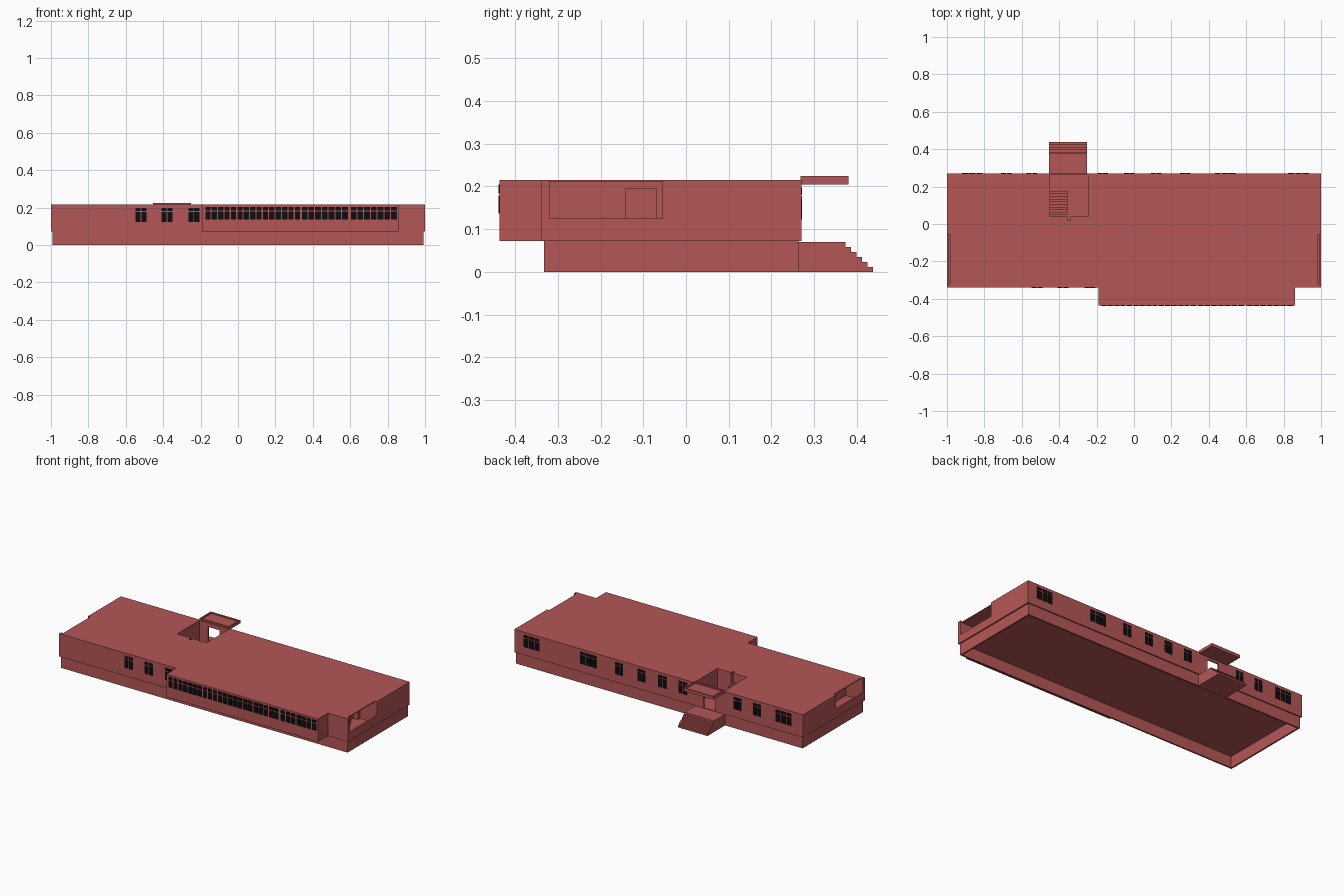
import bpy
import bmesh

old = bpy.data.objects.get("Cube")
if old:
    bpy.data.objects.remove(old, do_unlink=True)


def material(name, rgb):
    m = bpy.data.materials.new(name)
    m.use_nodes = True
    m.diffuse_color = (*rgb, 1)
    m.node_tree.nodes["Principled BSDF"].inputs["Base Color"].default_value = (*rgb, 1)
    return m


RED = material("brick_red", (0.46, 0.094, 0.094))
BLACK = material("window_black", (0.004, 0.004, 0.005))


def finish(name, bm, mat):
    bmesh.ops.recalc_face_normals(bm, faces=bm.faces)
    mesh = bpy.data.meshes.new(name)
    bm.to_mesh(mesh)
    bm.free()
    if mat:
        mesh.materials.append(mat)
    ob = bpy.data.objects.new(name, mesh)
    bpy.context.collection.objects.link(ob)
    return ob


def add_box(bm, x, y, z):
    verts = bmesh.ops.create_cube(bm, size=1)["verts"]
    for v in verts:
        for i, (a, b) in enumerate((x, y, z)):
            v.co[i] = a if v.co[i] < 0 else b


def box(name, x, y, z, mat=RED):
    bm = bmesh.new()
    add_box(bm, x, y, z)
    return finish(name, bm, mat)


def prism(name, points, direction, mat=RED):
    """Extrude a closed outline along a direction."""
    bm = bmesh.new()
    face = bm.faces.new([bm.verts.new(p) for p in points])
    ext = bmesh.ops.extrude_face_region(bm, geom=[face])["geom"]
    bmesh.ops.translate(bm, vec=direction,
                        verts=[e for e in ext if isinstance(e, bmesh.types.BMVert)])
    return finish(name, bm, mat)


def cut(target, label, x, y, z):
    cutter = box("cutter_" + label, x, y, z)
    cutter.hide_render = True
    cutter.hide_set(True)
    mod = target.modifiers.new(label, "BOOLEAN")
    mod.operation = "DIFFERENCE"
    mod.solver = "EXACT"
    mod.object = cutter
    bpy.context.view_layer.objects.active = target
    bpy.ops.object.modifier_apply(modifier=label)
    bpy.data.objects.remove(cutter, do_unlink=True)


# Main storey with the projecting front bay
FLOOR, TOP = 0.072, 0.215
FRONT, BACK, BAY = -0.34, 0.27, -0.437
outline = [(-1, FRONT), (-0.19, FRONT), (-0.19, BAY), (0.86, BAY),
           (0.86, FRONT), (1, FRONT), (1, BACK), (-1, BACK)]
body = prism("main_storey", [(x, y, FLOOR) for x, y in outline], (0, 0, TOP - FLOOR))

# Open stairwell and its back doorway
cut(body, "stairwell", (-0.45, -0.245), (0.04, 0.262), (0.076, 0.3))
cut(body, "stairwell_notch", (-0.355, -0.34), (0.02, 0.05), (0.076, 0.3))
cut(body, "entrance", (-0.39, -0.31), (0.25, 0.3), (0.076, 0.19))


# Recessed terraces at both ends, each with a parapet and a door niche
def span(side, a, b):
    return tuple(sorted((side * a, side * b)))


for side, label in ((1, "left"), (-1, "right")):
    cut(body, label + "_terrace", span(side, 0.88, 0.99), (-0.325, -0.05), (0.076, 0.21))
    cut(body, label + "_opening", span(side, 0.985, 1.1), (-0.32, -0.055), (0.125, 0.3))
    cut(body, label + "_door", span(side, 0.85, 0.89), (-0.14, -0.07), (0.076, 0.195))

# Hollow foundation skirt
skirt = box("foundation_skirt", (-0.992, 0.992), (-0.333, 0.263), (0, FLOOR))
cut(skirt, "crawl_space", (-0.982, 0.982), (-0.323, 0.253), (-0.1, 0.2))

# Outside steps: a landing and a stepped flight
LEVELS = 6
profile = [(0.262, 0), (0.262, 0.07)]
for i in range(LEVELS):
    y = 0.373 + i * 0.013
    z = 0.07 * (1 - i / LEVELS)
    profile += [(y, z), (y, z - 0.07 / LEVELS)]
prism("entrance_steps", [(-0.455, y, z) for y, z in profile], (0.205, 0, 0))

# Flight inside the stairwell
bm = bmesh.new()
for i in range(10):
    y = 0.19 - i * 0.014
    add_box(bm, (-0.45, -0.355), (y - 0.014, y), (0.074, 0.084 + i * 0.009))
finish("inner_stairs", bm, RED)

# Entrance canopy with a raised rim
canopy = box("entrance_canopy", (-0.455, -0.25), (0.268, 0.38), (0.205, 0.224))
cut(canopy, "canopy_tray", (-0.447, -0.258), (0.276, 0.372), (0.216, 0.3))


# Windows: thin panes, tall below and short above
def windows(name, groups, wall, rows, gap):
    bm = bmesh.new()
    for x0, x1, count in groups:
        pitch = (x1 - x0) / count
        for i in range(count):
            x = x0 + i * pitch
            for row in rows:
                add_box(bm, (x + gap, x + pitch - gap),
                        (wall - 0.0015, wall + 0.0015), row)
    finish(name, bm, BLACK)


ROWS = ((0.123, 0.176), (0.181, 0.198))
windows("bay_windows", [(-0.178, 0.335, 15), (0.338, 0.59, 7), (0.6, 0.852, 7)], BAY,
        ((0.137, 0.179), (0.184, 0.204)), 0.003)
windows("front_windows", [(x, x + 0.062, 2) for x in (-0.549, -0.41, -0.267)],
        FRONT, ROWS, 0.002)
back = [(x, x + 0.06, 2) for x in (0.244, 0.088, -0.055, -0.197, -0.576, -0.712)]
back += [(x, x + 0.115, 3) for x in (0.822, 0.43, -0.922)]
windows("back_windows", back, BACK, ROWS, 0.002)
